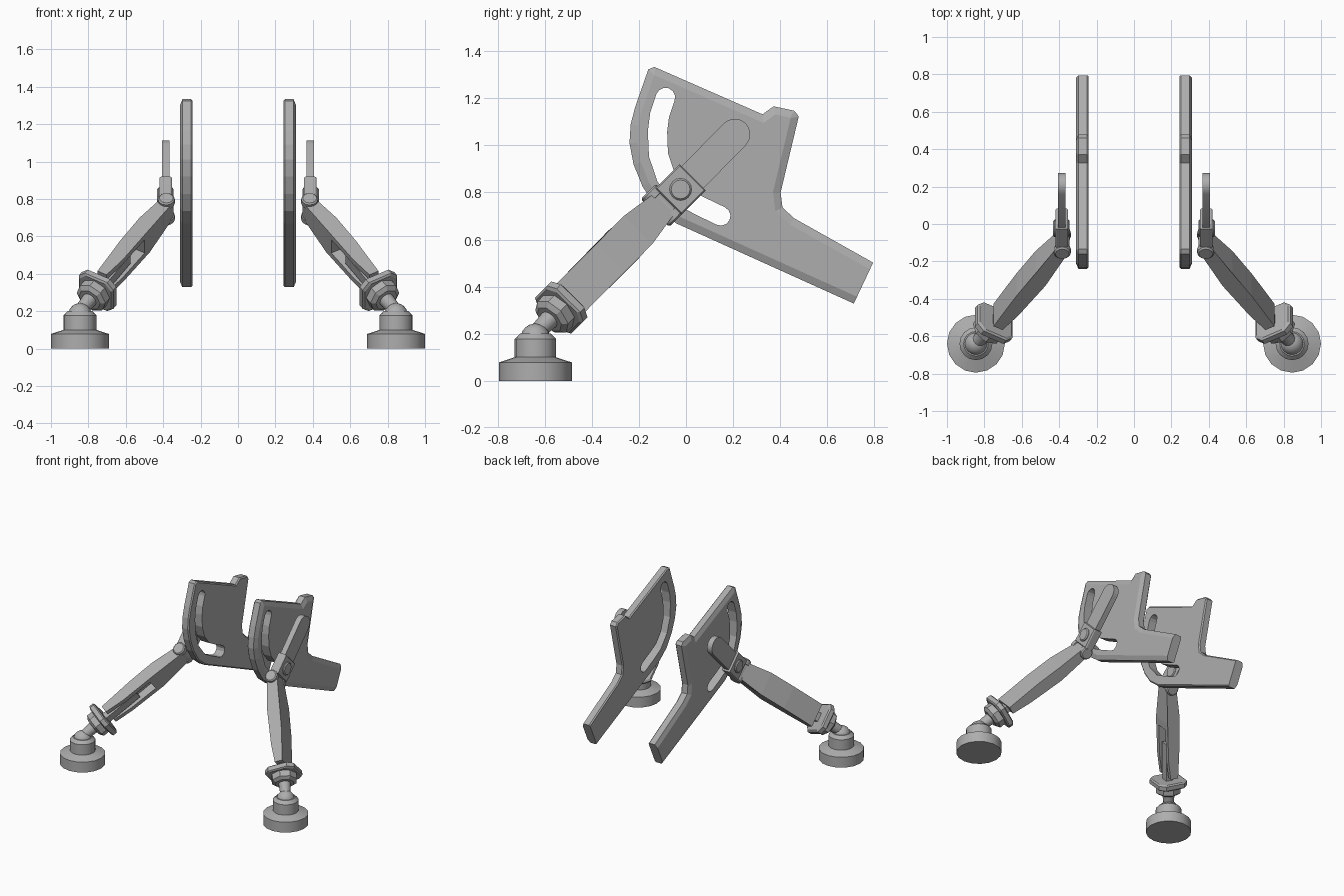
import bpy, bmesh, math
from mathutils import Vector, Matrix

if "Cube" in bpy.data.objects:
    bpy.data.objects.remove(bpy.data.objects["Cube"])

grey = bpy.data.materials.new("plain grey")
grey.diffuse_color = (0.42, 0.42, 0.42, 1)
grey.use_nodes = True
grey.node_tree.nodes["Principled BSDF"].inputs["Base Color"].default_value = grey.diffuse_color


def finish(name, bm, smooth=True, cutter=None, mirror=True):
    """Turn a bmesh into a mirrored pair of parts."""
    bmesh.ops.recalc_face_normals(bm, faces=bm.faces)
    me = bpy.data.meshes.new(name)
    bm.to_mesh(me)
    bm.free()
    me.materials.append(grey)
    ob = bpy.data.objects.new(name, me)
    bpy.context.collection.objects.link(ob)
    if smooth:
        bpy.ops.object.select_all(action='DESELECT')
        bpy.context.view_layer.objects.active = ob
        ob.select_set(True)
        bpy.ops.object.shade_smooth_by_angle(angle=math.radians(32))
    if cutter:
        mod = ob.modifiers.new("cut", 'BOOLEAN')
        mod.object, mod.operation, mod.solver = cutter, 'DIFFERENCE', 'EXACT'
    if mirror:
        ob.modifiers.new("other side", 'MIRROR')
    return ob


def hide(ob):
    ob.hide_render = True
    ob.hide_viewport = True
    return ob


def loft(bm, rings):
    """Skin equal-length closed rings and cap both ends."""
    vs = [[bm.verts.new(p) for p in r] for r in rings]
    n = len(vs[0])
    for a, b in zip(vs, vs[1:]):
        for i in range(n):
            bm.faces.new((a[i], a[(i + 1) % n], b[(i + 1) % n], b[i]))
    bm.faces.new(vs[0][::-1])
    bm.faces.new(vs[-1])


def in_yz(pts, x):
    return [Vector((x, y, z)) for y, z in pts]


def inset(pts, dists):
    """Mitred inward offset of a clockwise outline, one distance per edge."""
    out = []
    n = len(pts)
    for i in range(n):
        p0, p, p1 = (Vector(pts[j % n]) for j in (i - 1, i, i + 1))
        e0, e1 = (p - p0).normalized(), (p1 - p).normalized()
        n0, n1 = Vector((e0.y, -e0.x)), Vector((e1.y, -e1.x))
        d0, d1 = dists[i - 1], dists[i]
        det = n0.x * n1.y - n0.y * n1.x
        if abs(det) < 0.05:
            out.append(p + n0 * d0)
        else:
            out.append(p + Vector(((d0 * n1.y - d1 * n0.y) / det,
                                   (d1 * n0.x - d0 * n1.x) / det)))
    return out


def stadium(a, b, r, seg=8):
    """Rounded strip around a segment."""
    a, b = Vector(a), Vector(b)
    t = math.atan2(b.y - a.y, b.x - a.x)
    pts = []
    for c, s in ((b, t - math.pi / 2), (a, t + math.pi / 2)):
        pts += [(c.x + r * math.cos(s + math.pi * i / seg),
                 c.y + r * math.sin(s + math.pi * i / seg)) for i in range(seg + 1)]
    return pts


def lathe(name, base, axis, prof, seg=16, roll=0.0, smooth=True):
    """Revolve (radius, height) pairs about an axis."""
    q = Vector(axis).to_track_quat('Z', 'Y')
    rings = [[Vector(base) + q @ Vector((r * math.cos(roll + 2 * math.pi * i / seg),
                                         r * math.sin(roll + 2 * math.pi * i / seg), h))
              for i in range(seg)] for r, h in prof]
    bm = bmesh.new()
    loft(bm, rings)
    return finish(name, bm, smooth)


# Side plate, chamfered all round except on the tail end
outline = [(-0.16, 1.323), (-0.134, 1.333), (0.325, 1.132), (0.372, 1.166), (0.46, 1.147),
           (0.479, 1.123), (0.402, 0.80), (0.41, 0.736), (0.46, 0.69), (0.795, 0.502),
           (0.713, 0.328), (-0.04, 0.668), (-0.125, 0.735), (-0.185, 0.826),
           (-0.223, 0.92), (-0.24, 1.01), (-0.235, 1.09), (-0.215, 1.166)]
edge = [0.0 if i == 9 else 1.0 for i in range(len(outline))]
wide = inset(outline, [0.032 * e for e in edge])
slim = inset(outline, [0.008 * e for e in edge])

# Curved slot through the plate
path = [(-0.087, 1.204), (-0.112, 1.13), (-0.121, 1.06), (-0.117, 0.96), (-0.085, 0.865),
        (-0.02, 0.785), (0.06, 0.742), (0.148, 0.70)]
P = [Vector(p) for p in path]
left, right = [], []
for i, p in enumerate(P):
    d = (P[min(i + 1, len(P) - 1)] - P[max(i - 1, 0)]).normalized()
    side = Vector((-d.y, d.x)) * 0.041
    left.append(p + side)
    right.append(p - side)


def cap(c, start):
    s = start - c
    return [c + Matrix.Rotation(-math.pi * k / 6, 2) @ s for k in range(1, 6)]


slot = left + cap(P[-1], left[-1]) + right[::-1] + cap(P[0], right[0])
bm = bmesh.new()
loft(bm, [in_yz(slot, 0.2), in_yz(slot, 0.36)])
slot_cutter = hide(finish("slot_cutter", bm, False, mirror=False))
bm = bmesh.new()
loft(bm, [in_yz(slim, 0.243), in_yz(outline, 0.251), in_yz(outline, 0.297), in_yz(wide, 0.311)])
finish("side_plate", bm, False, slot_cutter)

# Flat paddle arm with its square pivot block and pin
bm = bmesh.new()
arm = stadium((-0.045, 0.79), (0.207, 1.047), 0.066)
loft(bm, [in_yz(arm, 0.366), in_yz(arm, 0.407)])
finish("paddle_arm", bm)
bm = bmesh.new()
block = [(-0.023 + 0.107 * math.cos(a), 0.813 + 0.107 * math.sin(a))
         for a in (math.radians(d) for d in (-2, 92, 178, 272))]
small = [(y * 0.93 - 0.0016, z * 0.93 + 0.057) for y, z in block]
loft(bm, [in_yz(small, 0.353), in_yz(block, 0.362), in_yz(block, 0.411), in_yz(small, 0.42)])
finish("pivot_block", bm, False)
lathe("pivot_pin", (0.345, -0.023, 0.813), (1, 0, 0),
      [(0.04, 0), (0.047, 0.006), (0.047, 0.08), (0.04, 0.087)])

# Leg frame: d runs down the leg, w across its width, n outward
A, B = Vector((0.383, -0.10, 0.745)), Vector((0.845, -0.64, 0.20))
d = (B - A).normalized()
w = Vector((0, 0.707, -0.707))
w = (w - d * w.dot(d)).normalized()
n = w.cross(d)
if n.x < 0:
    n = -n


def at(t, u, v):
    return A + d * t + w * u + n * v


# Hinge barrel with wider heads
lathe("hinge_barrel", A - w * 0.085, w,
      [(0.037, 0), (0.045, 0.008), (0.045, 0.04), (0.039, 0.041), (0.039, 0.129),
       (0.045, 0.13), (0.045, 0.162), (0.037, 0.17)], 12)

# Tapered leg with an open channel on its inner side
leg_profile = [(0.0, -0.036), (0.0, 0.036), (0.2, 0.046), (0.40, 0.046), (0.66, 0.032),
               (0.66, -0.024), (0.52, -0.04), (0.25, -0.046)]
bm = bmesh.new()
half = {0.0: 0.06, 0.2: 0.085, 0.25: 0.088}
loft(bm, [[at(t, s * half.get(t, 0.085), v) for t, v in leg_profile] for s in (-1, 1)])
cb = bmesh.new()
loft(cb, [[at(t, u, v) for u, v in ((-0.05, -0.1), (0.05, -0.1), (0.05, 0.012), (-0.05, 0.012))]
          for t in (0.30, 0.8)])
channel_cutter = hide(finish("channel_cutter", cb, False, mirror=False))
finish("leg_channel", bm, False, channel_cutter)

# Sliding bar inside the channel
bm = bmesh.new()
loft(bm, [[at(t, u, v) for u, v in ((-0.032, -0.03), (0.032, -0.03), (0.032, 0.018), (-0.032, 0.018))]
          for t in (0.42, 0.72)])
finish("sliding_bar", bm, False)

# Clamp flange with cut corners, then the lock nut and neck
bm = bmesh.new()


def cut_square(t, a, c):
    return [at(t, u, v) for u, v in ((-a, -c), (-c, -a), (c, -a), (a, -c),
                                     (a, c), (c, a), (-c, a), (-a, c))]


loft(bm, [cut_square(0.690, 0.098, 0.06), cut_square(0.698, 0.108, 0.07),
          cut_square(0.728, 0.108, 0.07), cut_square(0.736, 0.098, 0.06)])
finish("clamp_flange", bm, False)
lathe("lock_nut", A + d * 0.735, d, [(0.09, 0), (0.09, 0.045), (0.066, 0.062)], 8,
      math.pi / 8, False)
lathe("neck", A + d * 0.79, d, [(0.042, 0), (0.036, 0.08)], 12)

# Ball joint, collar and round foot
lathe("ball_joint", (0.845, -0.64, 0.18), (0, 0, 1),
      [(0.063 * math.cos(a), 0.063 * math.sin(a))
       for a in (math.radians(k) for k in range(-60, 90, 18))], 16)
lathe("foot", (0.845, -0.64, 0), (0, 0, 1),
      [(0.155, 0), (0.155, 0.078), (0.088, 0.10), (0.088, 0.178), (0.066, 0.20)], 16)
